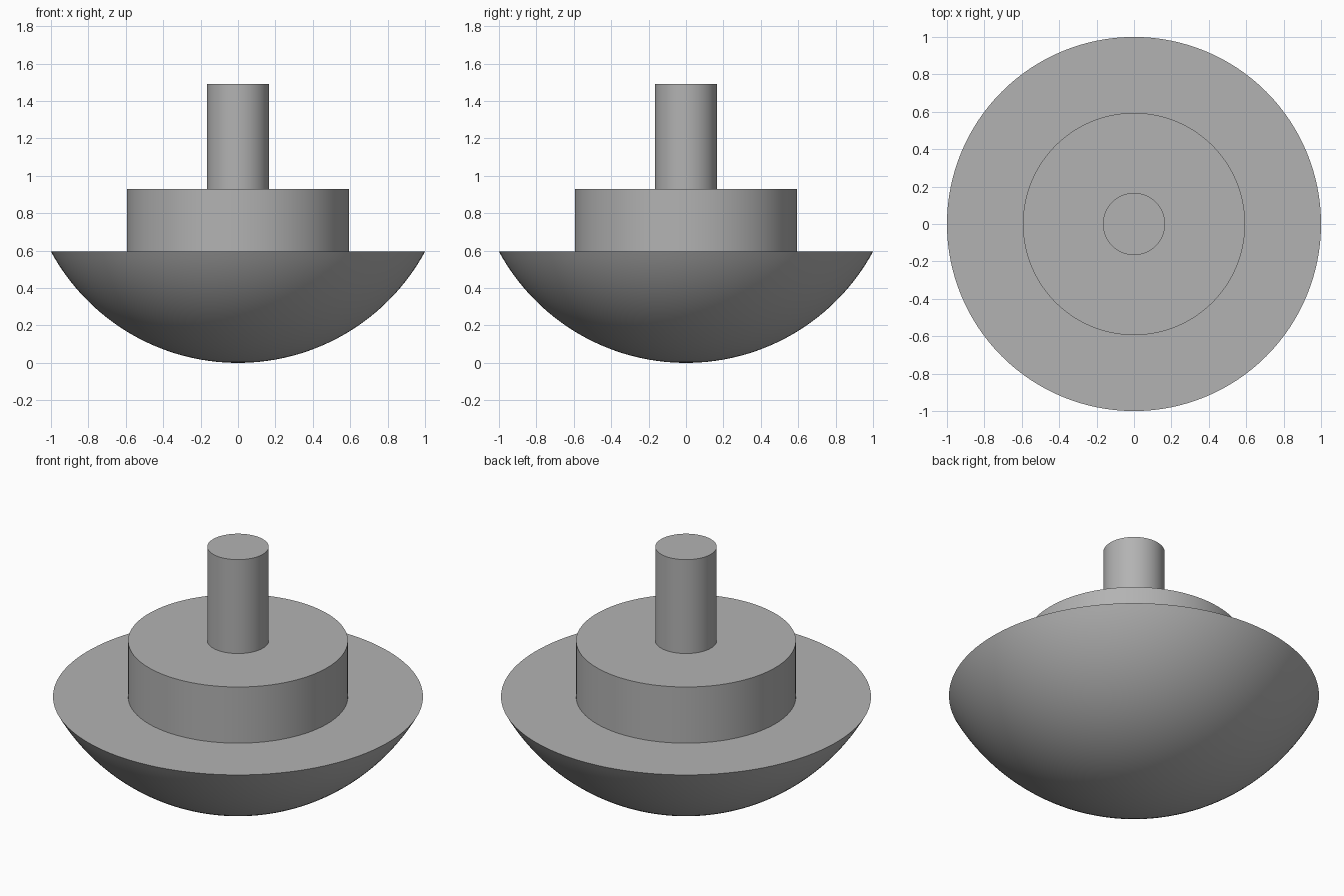
import bpy
import bmesh
from math import asin, cos, sin, radians, tau

SEGMENTS = 128

if "Cube" in bpy.data.objects:
    bpy.data.objects.remove(bpy.data.objects["Cube"], do_unlink=True)

# One plain grey for everything
grey = bpy.data.materials.new("plain_grey")
grey.use_nodes = True
colour = (0.45, 0.45, 0.45, 1)
grey.diffuse_color = colour
grey.node_tree.nodes["Principled BSDF"].inputs["Base Color"].default_value = colour


def lathe(name, profile):
    """Revolve (radius, height) points around the z axis into a closed part."""
    bm = bmesh.new()
    verts = [bm.verts.new((r, 0, z)) for r, z in profile]
    edges = [bm.edges.new(pair) for pair in zip(verts, verts[1:])]
    bmesh.ops.spin(bm, geom=verts + edges, cent=(0, 0, 0), axis=(0, 0, 1),
                   angle=tau, steps=SEGMENTS, use_duplicate=False)
    bmesh.ops.remove_doubles(bm, verts=bm.verts, dist=0.0001)
    bmesh.ops.recalc_face_normals(bm, faces=bm.faces)
    mesh = bpy.data.meshes.new(name)
    bm.to_mesh(mesh)
    bm.free()
    mesh.materials.append(grey)
    part = bpy.data.objects.new(name, mesh)
    bpy.context.collection.objects.link(part)
    bpy.ops.object.select_all(action='DESELECT')
    part.select_set(True)
    bpy.context.view_layer.objects.active = part
    bpy.ops.object.shade_smooth_by_angle(angle=radians(30))
    return part


def cylinder(name, radius, bottom, top):
    return lathe(name, [(0, bottom), (radius, bottom), (radius, top), (0, top)])


# Shallow spherical bowl with a flat top
rim, depth = 1.0, 0.595
ball = (rim ** 2 + depth ** 2) / (2 * depth)
reach = asin(rim / ball)
steps = 32
arc = [(ball * sin(reach * i / steps), ball - ball * cos(reach * i / steps))
       for i in range(steps + 1)]
lathe("domed_base", arc + [(0, depth)])

# Wide collar and narrow stem
cylinder("collar", 0.594, depth, 0.93)
cylinder("stem", 0.166, 0.93, 1.49)
